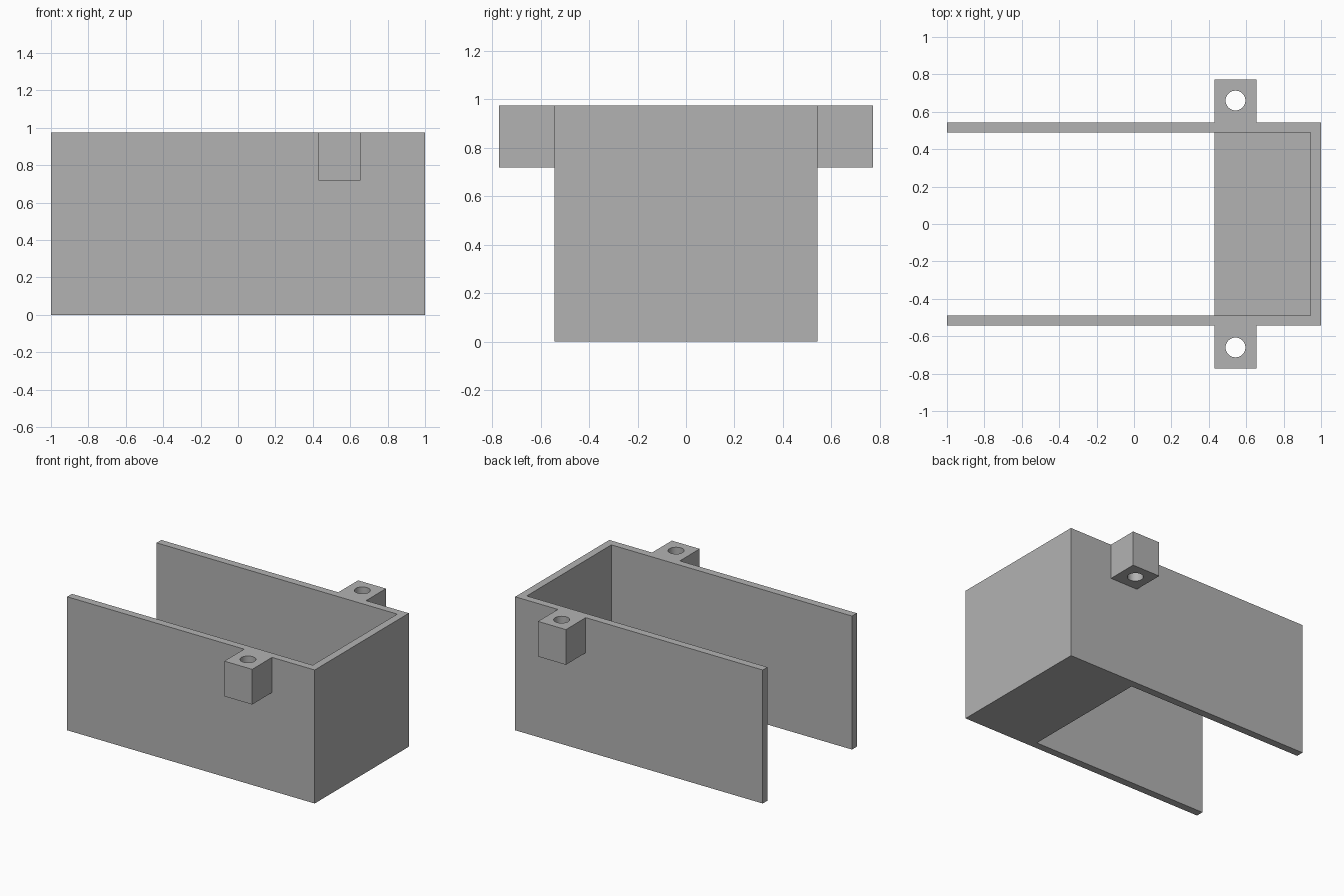
import bpy, bmesh

cube = bpy.data.objects.get("Cube")
if cube:
    bpy.data.objects.remove(cube, do_unlink=True)

# Overall dimensions
HEIGHT = 0.975
HALF_W = 0.543
WALL = 0.055
FLOOR_X = 0.43
LUG_X = (0.43, 0.655)
LUG_Y = 0.772
LUG_Z = 0.718
HOLE_Y = 0.66
HOLE_R = 0.053

grey = bpy.data.materials.new("plain_grey")
grey.use_nodes = True
colour = (0.45, 0.45, 0.45, 1)
grey.diffuse_color = colour
grey.node_tree.nodes["Principled BSDF"].inputs["Base Color"].default_value = colour


def link_mesh(name, bm):
    bmesh.ops.recalc_face_normals(bm, faces=bm.faces[:])
    mesh = bpy.data.meshes.new(name)
    bm.to_mesh(mesh)
    bm.free()
    mesh.materials.append(grey)
    obj = bpy.data.objects.new(name, mesh)
    bpy.context.collection.objects.link(obj)
    return obj


def prism(name, outline, bottom, top):
    """Extrude a plan outline upwards."""
    bm = bmesh.new()
    face = bm.faces.new([bm.verts.new((x, y, bottom)) for x, y in outline])
    grown = bmesh.ops.extrude_face_region(bm, geom=[face])["geom"]
    verts = [g for g in grown if isinstance(g, bmesh.types.BMVert)]
    bmesh.ops.translate(bm, verts=verts, vec=(0, 0, top - bottom))
    return link_mesh(name, bm)


def rectangle(x0, x1, y0, y1):
    return [(x0, y0), (x1, y0), (x1, y1), (x0, y1)]


# U-shaped wall, open at one end
inner_x, inner_y = 1 - WALL, HALF_W - WALL
prism("wall_shell", [(-1, -HALF_W), (1, -HALF_W), (1, HALF_W), (-1, HALF_W),
                     (-1, inner_y), (inner_x, inner_y),
                     (inner_x, -inner_y), (-1, -inner_y)], 0, HEIGHT)

# Partial floor at the closed end
prism("floor", rectangle(FLOOR_X, inner_x, -inner_y, inner_y), 0, WALL)

# Mounting lugs with vertical screw holes
for name, side in (("front_lug", -1), ("back_lug", 1)):
    y0, y1 = sorted((side * HALF_W, side * LUG_Y))
    lug = prism(name, rectangle(*LUG_X, y0, y1), LUG_Z, HEIGHT)

    bpy.ops.mesh.primitive_cylinder_add(
        vertices=32, radius=HOLE_R, depth=1,
        location=(sum(LUG_X) / 2, side * HOLE_Y, HEIGHT))
    cutter = bpy.context.object
    cutter.name = name + "_hole_cutter"
    cutter.data.materials.append(grey)
    cutter.hide_render = True

    cut = lug.modifiers.new("screw_hole", 'BOOLEAN')
    cut.operation = 'DIFFERENCE'
    cut.solver = 'EXACT'
    cut.object = cutter
    bpy.ops.object.select_all(action='DESELECT')
    bpy.context.view_layer.objects.active = lug
    lug.select_set(True)
    bpy.ops.object.modifier_apply(modifier=cut.name)
    bpy.data.objects.remove(cutter, do_unlink=True)
    bpy.ops.object.shade_smooth_by_angle()
